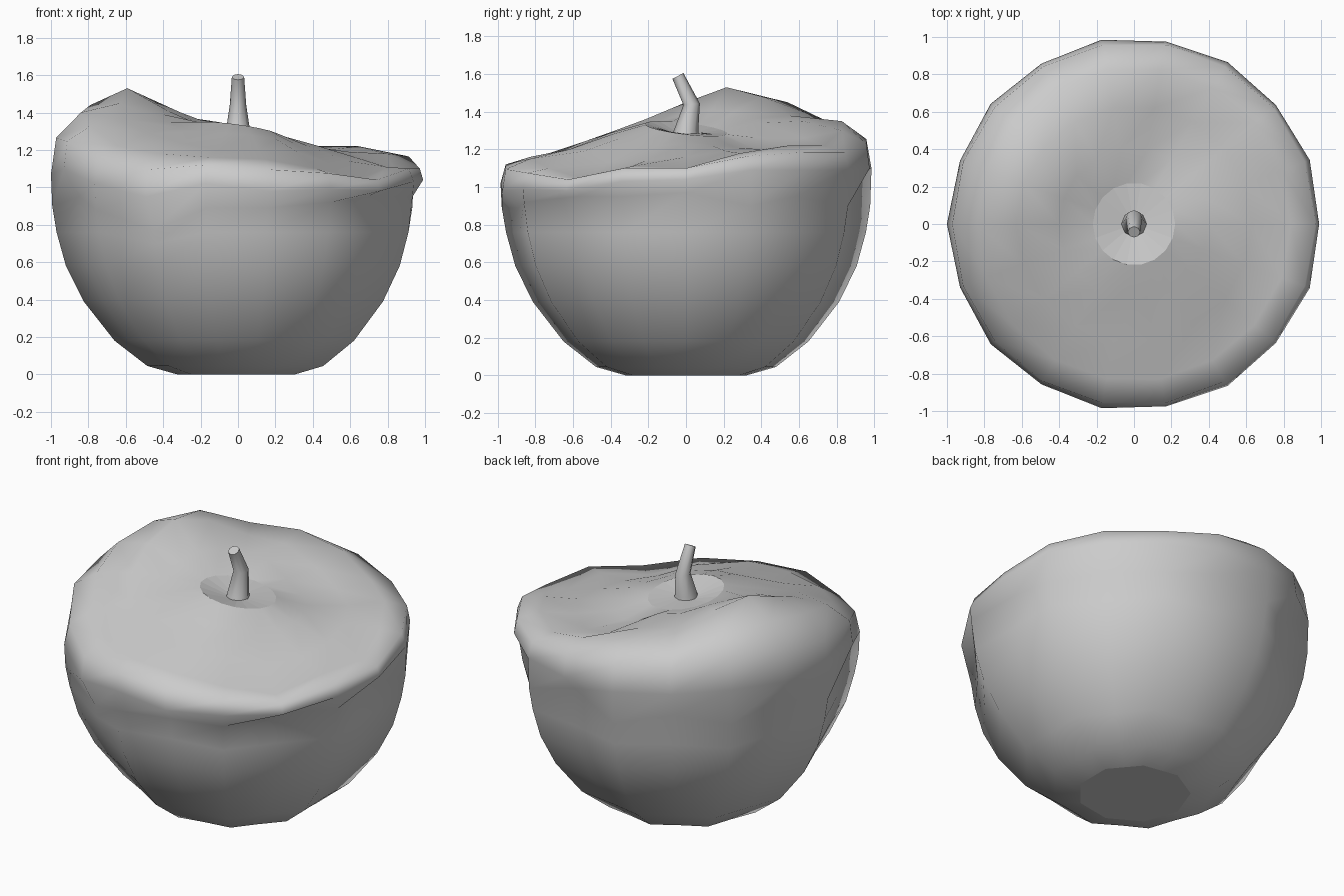
import bpy, bmesh, math
from mathutils import Vector, Matrix

if "Cube" in bpy.data.objects:
    bpy.data.objects.remove(bpy.data.objects["Cube"])

N = 18  # sides around the fruit, one every 20 degrees

# Heights around the fruit (0, 20, 40 ... degrees)
low = [.97, .90, .95, .90, 1.0, .90, .95, .92, .97, .90, .95, .88, .77, .89, .89, .92, .95, .95]
rim = [1.04, 1.09, 1.09, 1.09, 1.10, 1.10, 1.12, 1.14, 1.12, 1.07, 1.10, 1.02, .95, 1.02, .98, .99, .98, 1.03]
shoulder = [1.10, 1.18, 1.22, 1.22, 1.30, 1.35, 1.36, 1.45, 1.44, 1.40, 1.33, 1.22, 1.18, 1.16, 1.15, 1.10, 1.04, 1.11]
middle = [1.16, 1.19, 1.20, 1.20, 1.26, 1.35, 1.38, 1.48, 1.53, 1.45, 1.36, 1.29, 1.24, 1.20, 1.20, 1.19, 1.13, 1.14]
inner = [1.23, 1.22, 1.21, 1.21, 1.26, 1.34, 1.36, 1.40, 1.41, 1.39, 1.35, 1.32, 1.30, 1.29, 1.28, 1.26, 1.23, 1.22]


def finish(bm, name):
    bmesh.ops.recalc_face_normals(bm, faces=bm.faces)
    me = bpy.data.meshes.new(name)
    bm.to_mesh(me)
    bm.free()
    ob = bpy.data.objects.new(name, me)
    bpy.context.collection.objects.link(ob)
    return ob


def bridge(bm, rings, smooth=True):
    for a, b in zip(rings, rings[1:]):
        n = len(a)
        for i in range(n):
            f = bm.faces.new((a[i], a[(i + 1) % n], b[(i + 1) % n], b[i]))
            f.smooth = smooth


# Fruit: nine soft ribs below, uneven drooping top above
bm = bmesh.new()


def ring(radius, heights, ribs=1.0):
    out = []
    for i in range(N):
        a = i * math.tau / N
        r = radius * (1 if i % 2 else ribs)
        z = heights[i] if isinstance(heights, list) else heights
        out.append(bm.verts.new((r * math.cos(a), r * math.sin(a), z)))
    return out


rings = [ring(r, z, k) for r, z, k in [
    (.325, 0, .94), (.485, .045, .93), (.66, .18, .93), (.825, .39, .93),
    (.92, .58, .93), (.97, [min(.76, z - .07) for z in low], .925),
    (.993, low, .91), (1.0, rim, .99),
    (.972, [.5 * (a + b) + .03 for a, b in zip(rim, shoulder)], 1),
    (.84, shoulder, 1), (.63, middle, 1), (.40, inner, 1),
    (.22, [1.31 - .04 * math.cos((i - 2) * math.tau / N) for i in range(N)], 1),
    (.06, 1.285, 1)]]
bridge(bm, rings[:-1])
bridge(bm, rings[-2:], False)   # stem hollow
bm.faces.new(rings[0][::-1])    # flat base
bm.faces.new(rings[-1])
finish(bm, "fruit")

# Stem: bent, tapered, flared at the foot
bm = bmesh.new()
rings = []
for y, z, r, tilt in [(0, 1.25, .075, 0), (0, 1.30, .065, 0),
                      (.03, 1.44, .044, 5), (-.043, 1.59, .033, 28)]:
    rot = Matrix.Rotation(math.radians(tilt), 3, 'X')
    rings.append([bm.verts.new(Vector((0, y, z)) + rot @ Vector(
        (r * math.cos(k * math.tau / 8), r * math.sin(k * math.tau / 8), 0))) for k in range(8)])
bridge(bm, rings)
bm.faces.new(rings[0][::-1])
bm.faces.new(rings[-1])
finish(bm, "stem")
